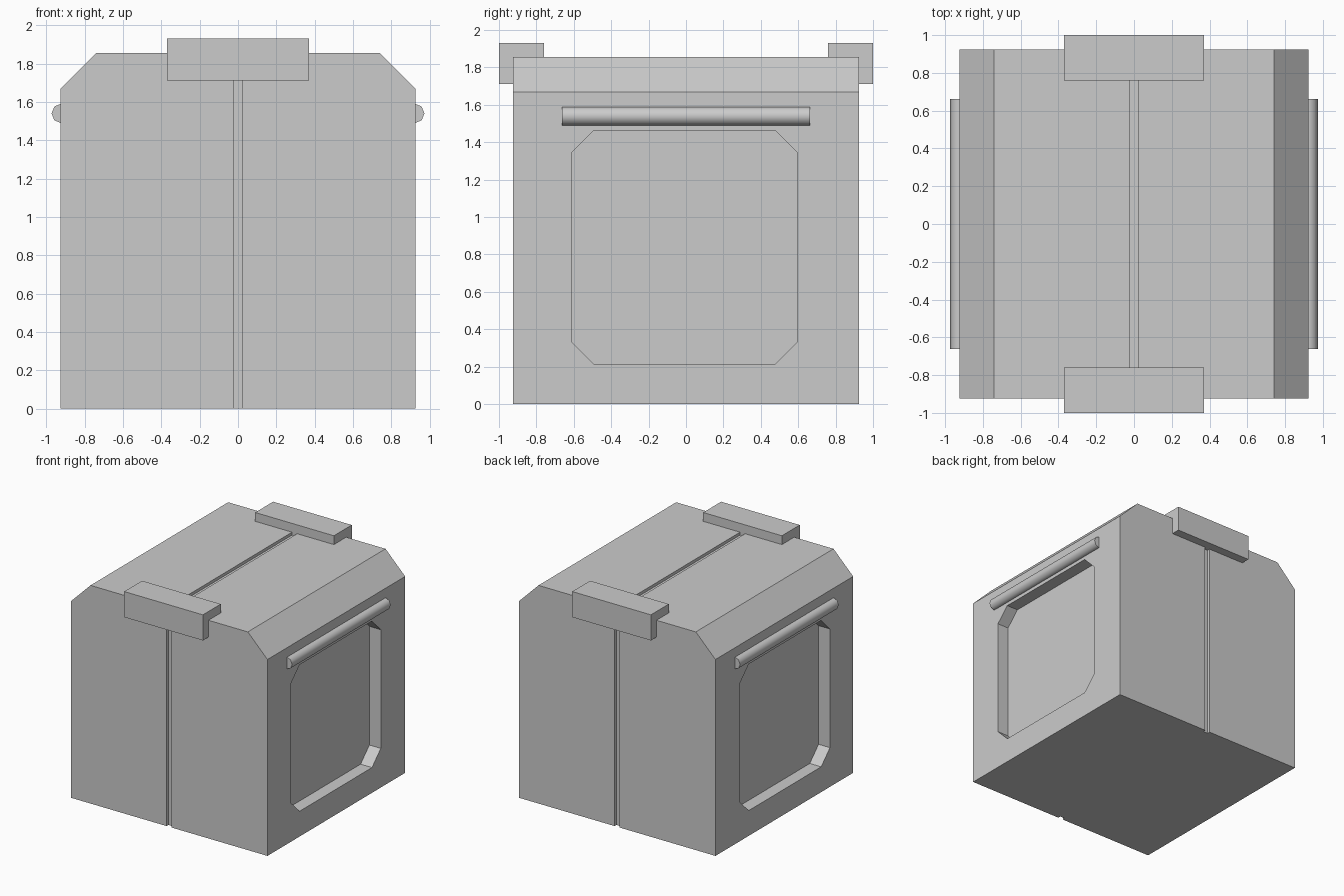
import bpy, bmesh, math

if "Cube" in bpy.data.objects:
    bpy.data.objects.remove(bpy.data.objects["Cube"])


def prism(name, points, a, b, axis):
    """Extrude a 2D profile from a to b. Axis 'y': points are (x, z); axis 'x': points are (y, z)."""
    def place(p, d):
        return (p[0], d, p[1]) if axis == 'y' else (d, p[0], p[1])
    bm = bmesh.new()
    ends = [[bm.verts.new(place(p, d)) for p in points] for d in (a, b)]
    bm.faces.new(ends[0])
    bm.faces.new(ends[1])
    n = len(points)
    for i in range(n):
        j = (i + 1) % n
        bm.faces.new((ends[0][i], ends[0][j], ends[1][j], ends[1][i]))
    bmesh.ops.recalc_face_normals(bm, faces=bm.faces)
    mesh = bpy.data.meshes.new(name)
    bm.to_mesh(mesh)
    bm.free()
    obj = bpy.data.objects.new(name, mesh)
    bpy.context.collection.objects.link(obj)
    return obj


def rect(u0, u1, v0, v1):
    return [(u0, v0), (u1, v0), (u1, v1), (u0, v1)]


def select(obj):
    bpy.ops.object.select_all(action='DESELECT')
    obj.select_set(True)
    bpy.context.view_layer.objects.active = obj


def cut(target, cutter):
    mod = target.modifiers.new("cut", 'BOOLEAN')
    mod.operation = 'DIFFERENCE'
    mod.solver = 'EXACT'
    mod.object = cutter
    select(target)
    bpy.ops.object.modifier_apply(modifier=mod.name)
    bpy.data.objects.remove(cutter)


W, H = 0.925, 1.855      # body half width and height
G, D = 0.024, 0.025      # seam half width and depth

# Body with chamfered top edges
body = prism("crate_body", [(-W, 0), (W, 0), (W, 1.67), (0.74, H), (-0.74, H), (-W, 1.67)],
             -W, W, 'y')

# Centre seam over the top, front and back
cut(body, prism("seam_top_cutter", rect(-G, G, H - D, H + 0.1), -0.88, 0.88, 'y'))
for s in (-1, 1):
    cut(body, prism("seam_cutter", rect(-G, G, -0.1, 1.80), s * (W - D), s * (W + 0.1), 'y'))

# Recessed panels with clipped corners on both sides
y0, y1, z0, z1, c = -0.613, 0.597, 0.215, 1.46, 0.118
panel = [(y0 + c, z0), (y1 - c, z0), (y1, z0 + c), (y1, z1 - c),
         (y1 - c, z1), (y0 + c, z1), (y0, z1 - c), (y0, z0 + c)]
for s in (-1, 1):
    cut(body, prism("panel_cutter", panel, s * (W - 0.107), s * (W + 0.1), 'x'))

# Clips over the front and back top edges
for s, name in ((-1, "front_clip"), (1, "back_clip")):
    prism(name, rect(-0.37, 0.37, 1.712, 1.93), s * 0.76, s * 1.0, 'y')

# Octagonal side handles, half sunk into the body
for s, name in ((-1, "left_handle"), (1, "right_handle")):
    ring = [(s * 0.922 + 0.051 * math.cos(i * math.pi / 4),
             1.54 + 0.051 * math.sin(i * math.pi / 4)) for i in range(8)]
    select(prism(name, ring, -0.662, 0.662, 'y'))
    bpy.ops.object.shade_smooth_by_angle(angle=math.radians(50))
